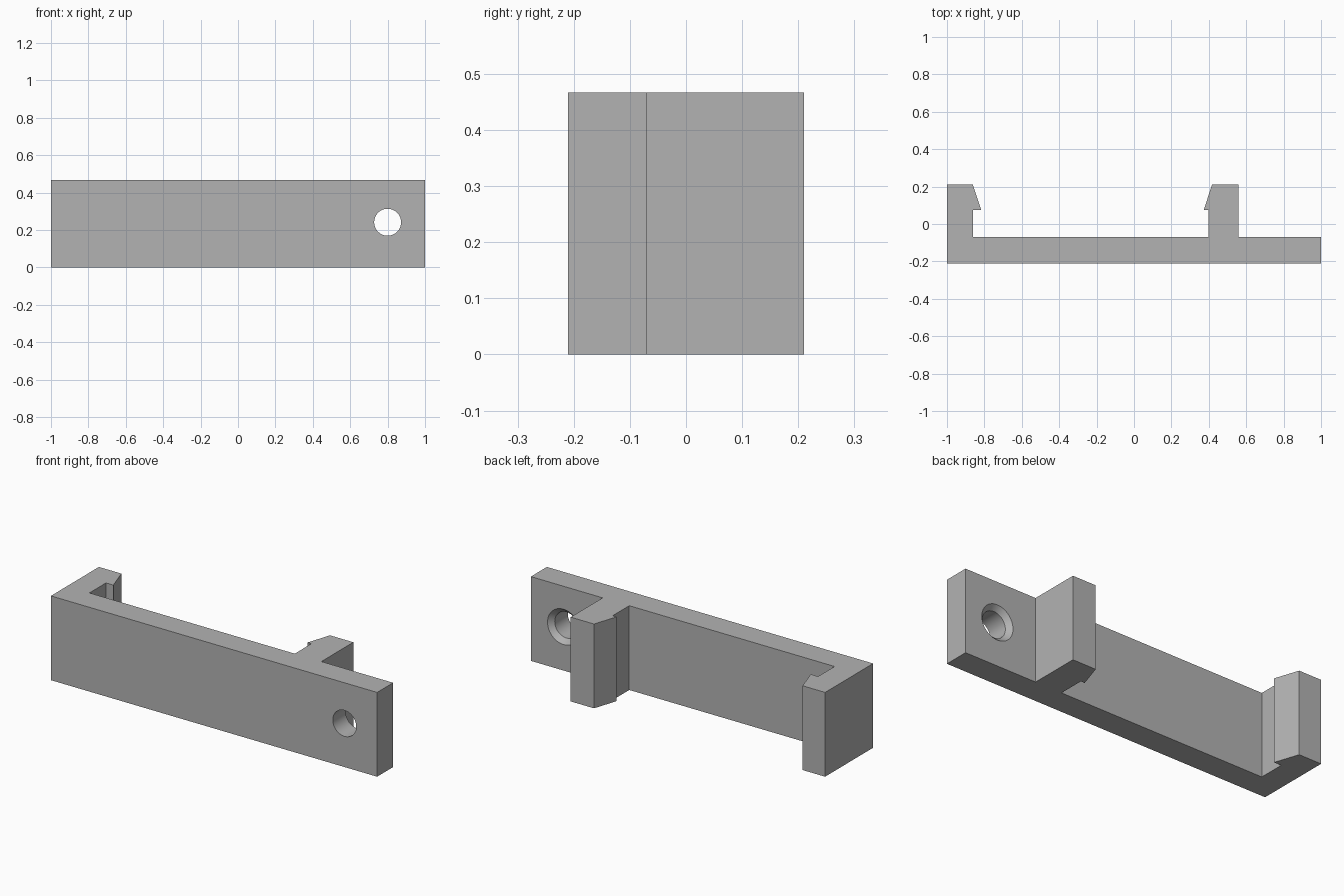
import bpy, bmesh, math
from mathutils import Matrix

cube = bpy.data.objects.get("Cube")
if cube:
    bpy.data.objects.remove(cube, do_unlink=True)

HEIGHT = 0.467
FRONT, PLATE_BACK, BARB, BACK = -0.21, -0.07, 0.075, 0.21

grey = bpy.data.materials.new("plain_grey")
grey.use_nodes = True
colour = (0.45, 0.45, 0.45, 1)
grey.diffuse_color = colour
grey.node_tree.nodes["Principled BSDF"].inputs["Base Color"].default_value = colour


def make_object(name, bm):
    bmesh.ops.recalc_face_normals(bm, faces=bm.faces)
    mesh = bpy.data.meshes.new(name)
    bm.to_mesh(mesh)
    bm.free()
    mesh.materials.append(grey)
    obj = bpy.data.objects.new(name, mesh)
    bpy.context.collection.objects.link(obj)
    return obj


# Plan outline of the plate with its two barbed clip arms, extruded upward
outline = [
    (-1, FRONT), (1, FRONT), (1, PLATE_BACK),
    (0.56, PLATE_BACK), (0.56, BACK), (0.417, BACK),
    (0.373, BARB), (0.397, BARB), (0.397, PLATE_BACK),
    (-0.862, PLATE_BACK), (-0.862, BARB), (-0.817, BARB),
    (-0.862, BACK), (-1, BACK),
]
bm = bmesh.new()
base = bm.faces.new([bm.verts.new((x, y, 0)) for x, y in outline])
top = bmesh.ops.extrude_face_region(bm, geom=[base])["geom"]
bmesh.ops.translate(bm, vec=(0, 0, HEIGHT),
                    verts=[v for v in top if isinstance(v, bmesh.types.BMVert)])
bracket = make_object("clip_bracket", bm)

# Screw hole cutter: straight bore opening into a countersink at the back
RADIUS, SINK, SIDES = 0.072, 0.026, 48
profile = [(FRONT - 0.1, RADIUS), (PLATE_BACK - SINK, RADIUS),
           (PLATE_BACK, RADIUS + SINK), (PLATE_BACK + 0.02, RADIUS + SINK)]
bm = bmesh.new()
rings = []
for y, r in profile:
    ring = bmesh.ops.create_circle(
        bm, segments=SIDES, radius=r,
        matrix=Matrix.Translation((0.8, y, 0.242)) @ Matrix.Rotation(math.pi / 2, 4, 'X'))
    rings.append(ring["verts"])
for a, b in zip(rings, rings[1:]):
    for i in range(SIDES):
        j = (i + 1) % SIDES
        bm.faces.new((a[i], a[j], b[j], b[i]))
bm.faces.new(rings[0])
bm.faces.new(rings[-1])
cutter = make_object("screw_hole_cutter", bm)
cutter.hide_render = True

# Cut the hole and keep only the finished bracket
cut = bracket.modifiers.new("screw_hole", 'BOOLEAN')
cut.operation = 'DIFFERENCE'
cut.solver = 'EXACT'
cut.object = cutter
bpy.ops.object.select_all(action='DESELECT')
bracket.select_set(True)
bpy.context.view_layer.objects.active = bracket
bpy.ops.object.modifier_apply(modifier=cut.name)
bpy.data.objects.remove(cutter, do_unlink=True)
bpy.ops.object.shade_smooth_by_angle(angle=math.radians(15))
